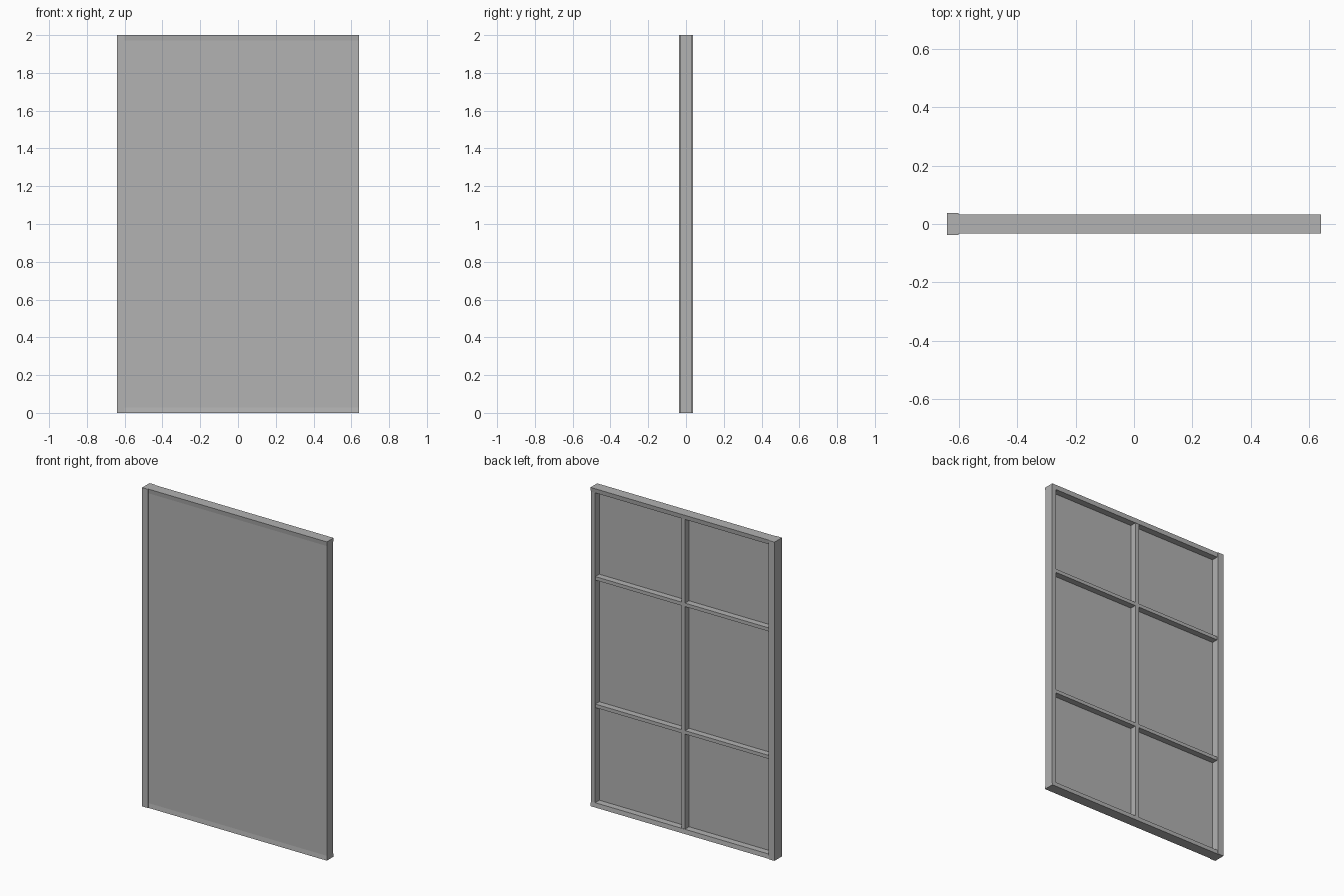
import bpy
import bmesh

cube = bpy.data.objects.get("Cube")
if cube:
    bpy.data.objects.remove(cube, do_unlink=True)

GREY = (0.445, 0.445, 0.445, 1)
mat = bpy.data.materials.new("plain_grey")
mat.use_nodes = True
mat.diffuse_color = GREY
mat.node_tree.nodes["Principled BSDF"].inputs["Base Color"].default_value = GREY

HALF_W, HEIGHT = 0.64, 2.0
POST_W, STILE_W, RAIL_H, BAR_W = 0.04, 0.03, 0.028, 0.026
POST_Y, LIP_Y, BODY_Y = 0.037, 0.033, 0.0295
SHEET_BACK = -0.012
INNER_L, INNER_R = -HALF_W + POST_W, HALF_W - STILE_W


def extrude_x(name, profile, x0, x1):
    """Closed (y, z) profile swept from x0 to x1."""
    bm = bmesh.new()
    face = bm.faces.new([bm.verts.new((x0, y, z)) for y, z in profile])
    swept = bmesh.ops.extrude_face_region(bm, geom=[face])["geom"]
    verts = [v for v in swept if isinstance(v, bmesh.types.BMVert)]
    bmesh.ops.translate(bm, verts=verts, vec=(x1 - x0, 0, 0))
    bmesh.ops.recalc_face_normals(bm, faces=bm.faces)
    mesh = bpy.data.meshes.new(name)
    bm.to_mesh(mesh)
    bm.free()
    mesh.materials.append(mat)
    obj = bpy.data.objects.new(name, mesh)
    bpy.context.collection.objects.link(obj)
    return obj


def box(name, x, y, z):
    return extrude_x(name, [(y[0], z[0]), (y[1], z[0]), (y[1], z[1]), (y[0], z[1])], *x)


# Thick hinge post and slimmer opposite stile
box("hinge_post", (-HALF_W, INNER_L), (-POST_Y, POST_Y), (0, HEIGHT))
box("side_stile", (INNER_R, HALF_W), (-BODY_Y, BODY_Y), (RAIL_H, HEIGHT - RAIL_H))

# Top and bottom rails, flaring towards their outer edge
for name, outer, inner in (("bottom_rail", 0, RAIL_H),
                           ("top_rail", HEIGHT, HEIGHT - RAIL_H)):
    extrude_x(name, [(-LIP_Y, outer), (LIP_Y, outer), (BODY_Y, inner), (-BODY_Y, inner)],
              INNER_L, HALF_W)

# Front sheet
box("front_sheet", (INNER_L, INNER_R), (-BODY_Y, SHEET_BACK), (RAIL_H, HEIGHT - RAIL_H))

# Stiffening bars on the back
bar_y = (SHEET_BACK, BODY_Y - 0.002)
box("centre_bar", (-BAR_W / 2, BAR_W / 2), bar_y, (RAIL_H, HEIGHT - RAIL_H))
for level, z in (("lower", 0.635), ("upper", 1.435)):
    for side, x in (("right", (INNER_L, -BAR_W / 2)), ("left", (BAR_W / 2, INNER_R))):
        box(f"{level}_{side}_bar", x, bar_y, (z - 0.011, z + 0.011))
